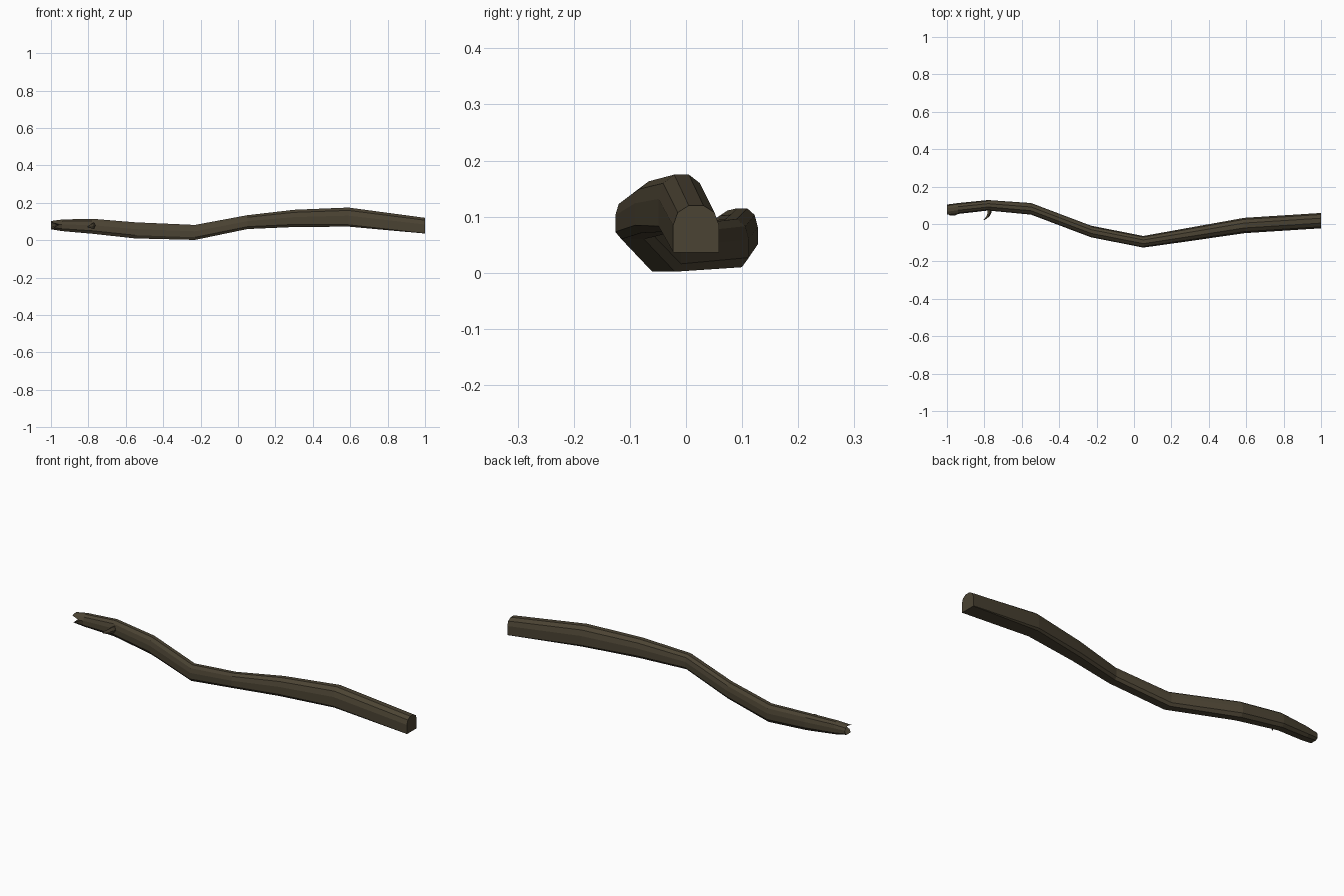
import bpy, bmesh, math
from mathutils import Vector

if "Cube" in bpy.data.objects:
    bpy.data.objects.remove(bpy.data.objects["Cube"])

bark = bpy.data.materials.new("dark bark")
bark.diffuse_color = (0.070, 0.056, 0.033, 1)
bark.use_nodes = True
bark.node_tree.nodes["Principled BSDF"].inputs["Base Color"].default_value = bark.diffuse_color


def section(x, y, z, hy, hz, c):
    """Half-round section with a flat underside and chamfer c at the bottom."""
    right = [(1 - c, -1), (1, -1 + c), (1, 0.15), (0.80, 0.70), (0.32, 1)]
    pts = right + [(-a, b) for a, b in reversed(right)]
    return [Vector((x, y + a * hy, z + b * hz)) for a, b in pts]


def make(name, rings, tip_depth=0.0):
    bm = bmesh.new()
    loops = [[bm.verts.new(p) for p in r] for r in rings]
    n = len(loops[0])
    for a, b in zip(loops, loops[1:]):
        for i in range(n):
            j = (i + 1) % n
            bm.faces.new((a[i], a[j], b[j], b[i]))
    bm.faces.new(loops[-1])
    # first end: fan around a recessed centre
    mid = sum((v.co for v in loops[0]), Vector()) / n
    mid.x += tip_depth
    m = bm.verts.new(mid)
    for i in range(n):
        bm.faces.new((loops[0][i], loops[0][(i + 1) % n], m))
    bmesh.ops.recalc_face_normals(bm, faces=bm.faces)
    me = bpy.data.meshes.new(name)
    bm.to_mesh(me)
    bm.free()
    me.materials.append(bark)
    ob = bpy.data.objects.new(name, me)
    bpy.context.collection.objects.link(ob)
    return ob


# main branch: x, y, z, half width, half height, bottom chamfer
path = [(-1.00, 0.075, 0.081, 0.029, 0.022, 0.4),
        (-0.94, 0.083, 0.080, 0.029, 0.031, 0.4),
        (-0.78, 0.100, 0.075, 0.028, 0.040, 0.4),
        (-0.55, 0.081, 0.053, 0.031, 0.043, 0.4),
        (-0.23, -0.040, 0.042, 0.031, 0.040, 0.35),
        (0.05, -0.095, 0.097, 0.031, 0.037, 0.35),
        (0.30, -0.055, 0.117, 0.036, 0.046, 0.3),
        (0.59, -0.008, 0.124, 0.041, 0.051, 0.2),
        (1.00, 0.018, 0.078, 0.041, 0.042, 0.03)]
rings = [section(*p) for p in path]
# split tip: the front side of the broken end is notched
rings[0][7].x += 0.045
rings[0][8].x += 0.015
make("branch", rings, 0.03)


# small curved twig stub
def twig_ring(x, y, z, rx, rz):
    return [Vector((x + rx * math.cos(k * math.tau / 5), y,
                    z + rz * math.sin(k * math.tau / 5))) for k in range(5)]


make("twig", [twig_ring(-0.772, 0.090, 0.078, 0.012, 0.018),
              twig_ring(-0.774, 0.060, 0.078, 0.011, 0.017),
              twig_ring(-0.782, 0.040, 0.076, 0.009, 0.014),
              twig_ring(-0.802, 0.022, 0.072, 0.004, 0.005)])
